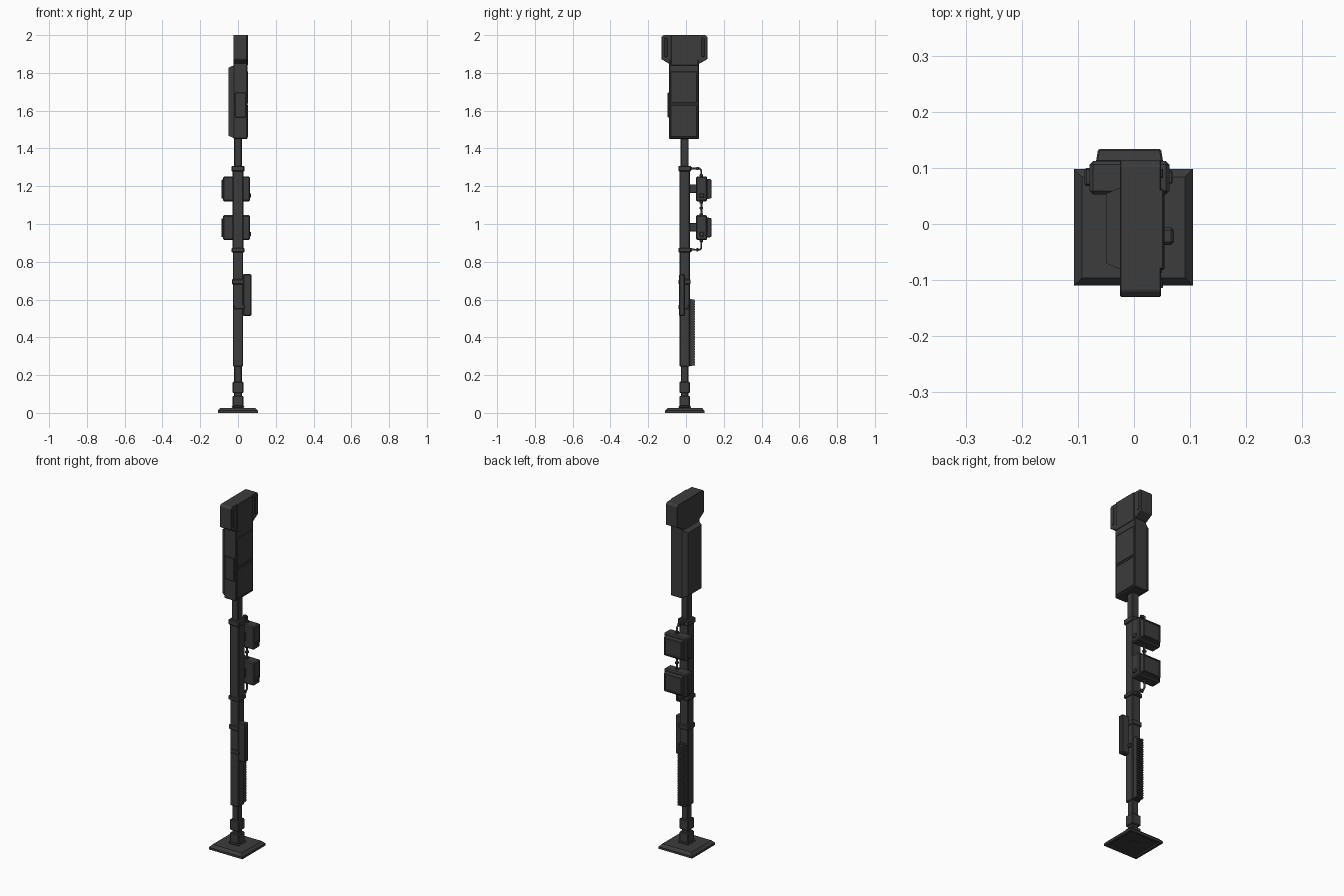
import bpy, bmesh
from mathutils import Vector

cube = bpy.data.objects.get("Cube")
if cube:
    bpy.data.objects.remove(cube, do_unlink=True)


def material(name, value):
    m = bpy.data.materials.new(name)
    m.use_nodes = True
    m.diffuse_color = (value, value, value, 1)
    m.node_tree.nodes["Principled BSDF"].inputs["Base Color"].default_value = (value, value, value, 1)
    return m


GREY = material("dark grey metal", 0.045)
CY = -0.007  # depth of the pole axis


def finish(name, bm, bevel=0.0):
    bmesh.ops.recalc_face_normals(bm, faces=bm.faces)
    if bevel:
        bmesh.ops.bevel(bm, geom=bm.edges[:], offset=bevel, segments=1, affect='EDGES')
    mesh = bpy.data.meshes.new(name)
    bm.to_mesh(mesh)
    bm.free()
    mesh.materials.append(GREY)
    ob = bpy.data.objects.new(name, mesh)
    bpy.context.collection.objects.link(ob)
    return ob


def box(name, x, y, z, bevel=0.003, taper=None):
    """Box from ranges; taper = (direction, inset) shrinks the face on that side."""
    bm = bmesh.new()
    bmesh.ops.create_cube(bm, size=1)
    lo, hi = Vector((x[0], y[0], z[0])), Vector((x[1], y[1], z[1]))
    for v in bm.verts:
        side = v.co.copy()
        for i in range(3):
            v.co[i] = hi[i] if side[i] > 0 else lo[i]
        if taper and side.dot(Vector(taper[0])) > 0:
            for i in range(3):
                if not taper[0][i]:
                    v.co[i] -= taper[1] * (1 if side[i] > 0 else -1)
    return finish(name, bm, bevel)


def post(name, half, z, bevel=0.004):
    return box(name, (-half, half), (CY - half, CY + half), z, bevel)


def prism(name, outline, x, bevel):
    """Extrude a y-z outline across x."""
    bm = bmesh.new()
    face = bm.faces.new([bm.verts.new((x[0], *p)) for p in outline])
    side = bmesh.ops.extrude_face_region(bm, geom=[face])["geom"]
    bmesh.ops.translate(bm, vec=(x[1] - x[0], 0, 0),
                        verts=[e for e in side if isinstance(e, bmesh.types.BMVert)])
    return finish(name, bm, bevel)


def inset_panel(ob, direction, thickness, depth):
    """Sink a framed panel into the large faces looking along direction."""
    bm = bmesh.new()
    bm.from_mesh(ob.data)
    bm.normal_update()
    faces = [f for f in bm.faces if f.normal.dot(Vector(direction)) > 0.99]
    face = max(faces, key=lambda f: f.calc_area())
    bmesh.ops.inset_region(bm, faces=[face], thickness=thickness, depth=0)
    bmesh.ops.inset_region(bm, faces=[face], thickness=abs(depth) / 2, depth=depth)
    bm.to_mesh(ob.data)
    bm.free()


# Base: low sloping plate, hollow below, with the post foot showing
base = box("base_plate", (-0.107, 0.105), (-0.11, 0.098), (0.0, 0.012), 0)
inset_panel(base, (0, 0, -1), 0.02, -0.006)
box("base_slope", (-0.107, 0.105), (-0.11, 0.098), (0.012, 0.027), 0, ((0, 0, 1), 0.014))
post("base_foot", 0.025, (0.004, 0.03), 0)

# Post: stacked square tubes and collars
post("foot_flange", 0.034, (0.027, 0.036))
post("foot_block", 0.028, (0.034, 0.09))
post("foot_neck", 0.020, (0.08, 0.255))
post("lower_joint", 0.028, (0.105, 0.165))
post("lower_pole", 0.027, (0.245, 0.86))
post("upper_pole", 0.028, (0.86, 1.30))
post("top_neck", 0.021, (1.28, 1.47))
post("middle_collar", 0.034, (0.85, 0.873))
post("top_collar", 0.034, (1.278, 1.308))
post("clamp_collar", 0.032, (0.68, 0.708))

# Slim side box and its lower bracket
side_box = box("side_box", (0.026, 0.071), (-0.037, -0.006), (0.513, 0.735), 0.005)
inset_panel(side_box, (1, 0, 0), 0.003, -0.002)
box("side_bracket", (-0.02, 0.034), (-0.041, 0.012), (0.55, 0.572), 0.002)

# Finned strip on the back of the lower pole
box("fin_backing", (-0.021, 0.021), (0.015, 0.032), (0.248, 0.602), 0.002)
for s in (-1, 1):
    box("fin_rail", (s * 0.018 - 0.003, s * 0.018 + 0.003), (0.03, 0.044), (0.25, 0.60), 0)
fins = 26
for i in range(fins):
    z = 0.252 + i * 0.346 / fins
    box("cooling_fin", (-0.021, 0.021), (0.03, 0.048), (z, z + 0.008), 0)

# Two equipment modules behind the upper pole
for z in (0.915, 1.12):
    body = box("module_body", (-0.079, 0.063), (0.053, 0.112), (z, z + 0.132), 0.006)
    cover = box("module_cover", (-0.068, 0.052), (0.11, 0.134), (z + 0.012, z + 0.12),
                0.003, ((0, 1, 0), 0.004))
    inset_panel(cover, (0, 1, 0), 0.007, -0.003)
    box("module_tab", (-0.088, -0.075), (0.068, 0.100), (z + 0.015, z + 0.115), 0.003)
    box("module_latch", (0.06, 0.069), (0.072, 0.095), (z + 0.02, z + 0.042), 0.002)
    box("module_mount", (-0.015, 0.015), (0.015, 0.055), (z + 0.045, z + 0.09), 0.002)


# Conduit linking the modules to the pole
def pipe(name, points):
    curve = bpy.data.curves.new(name, 'CURVE')
    curve.dimensions = '3D'
    curve.bevel_depth = 0.006
    curve.bevel_resolution = 1
    curve.use_fill_caps = True
    spline = curve.splines.new('POLY')
    spline.points.add(len(points) - 1)
    for p, (y, z) in zip(spline.points, points):
        p.co = (0, y, z, 1)
    curve.materials.append(GREY)
    bpy.context.collection.objects.link(bpy.data.objects.new(name, curve))


pipe("upper_conduit", [(0.01, 1.294), (0.072, 1.294), (0.081, 1.285), (0.081, 1.24)])
pipe("middle_conduit", [(0.081, 1.13), (0.081, 1.03)])
pipe("lower_conduit", [(0.081, 0.925), (0.081, 0.873), (0.072, 0.864), (0.01, 0.864)])
for z in (0.905, 1.044, 1.078, 1.108, 1.252):
    box("conduit_nut", (-0.009, 0.009), (0.072, 0.090), (z, z + 0.012), 0.002)
for z in (0.864, 1.294):
    for y in (0.022, 0.055):
        box("conduit_elbow_nut", (-0.009, 0.009), (y, y + 0.011), (z - 0.009, z + 0.009), 0.002)

# Head: flared top over a tall cabinet
box("head_cabinet", (-0.025, 0.050), (-0.09, 0.068), (1.45, 1.87), 0.004)
prism("head_top", [(-0.09, 1.848), (0.07, 1.848), (0.113, 1.873), (0.113, 1.99), (0.104, 2.0),
                   (-0.119, 2.0), (-0.13, 1.99), (-0.13, 1.873)], (-0.025, 0.048), 0.002)
box("head_top_panel", (0.04, 0.053), (-0.08, 0.062), (1.84, 2.0), 0.002)
for y in (-0.106, 0.09):
    box("wing_rib", (0.045, 0.052), (y - 0.008, y + 0.008), (1.885, 1.985), 0.002)
for z in (1.46, 1.637):
    panel = box("side_panel", (0.045, 0.054), (-0.082, 0.062), (z, z + 0.170), 0.002)
    inset_panel(panel, (1, 0, 0), 0.004, -0.002)
box("front_plate", (-0.016, 0.042), (-0.098, -0.085), (1.565, 1.695), 0.002)

# Sloped bulge on the other flank of the cabinet
box("flank_cover", (-0.050, -0.022), (-0.082, 0.066), (1.455, 1.84), 0.0,
    ((-1, 0, 0), 0.012))
